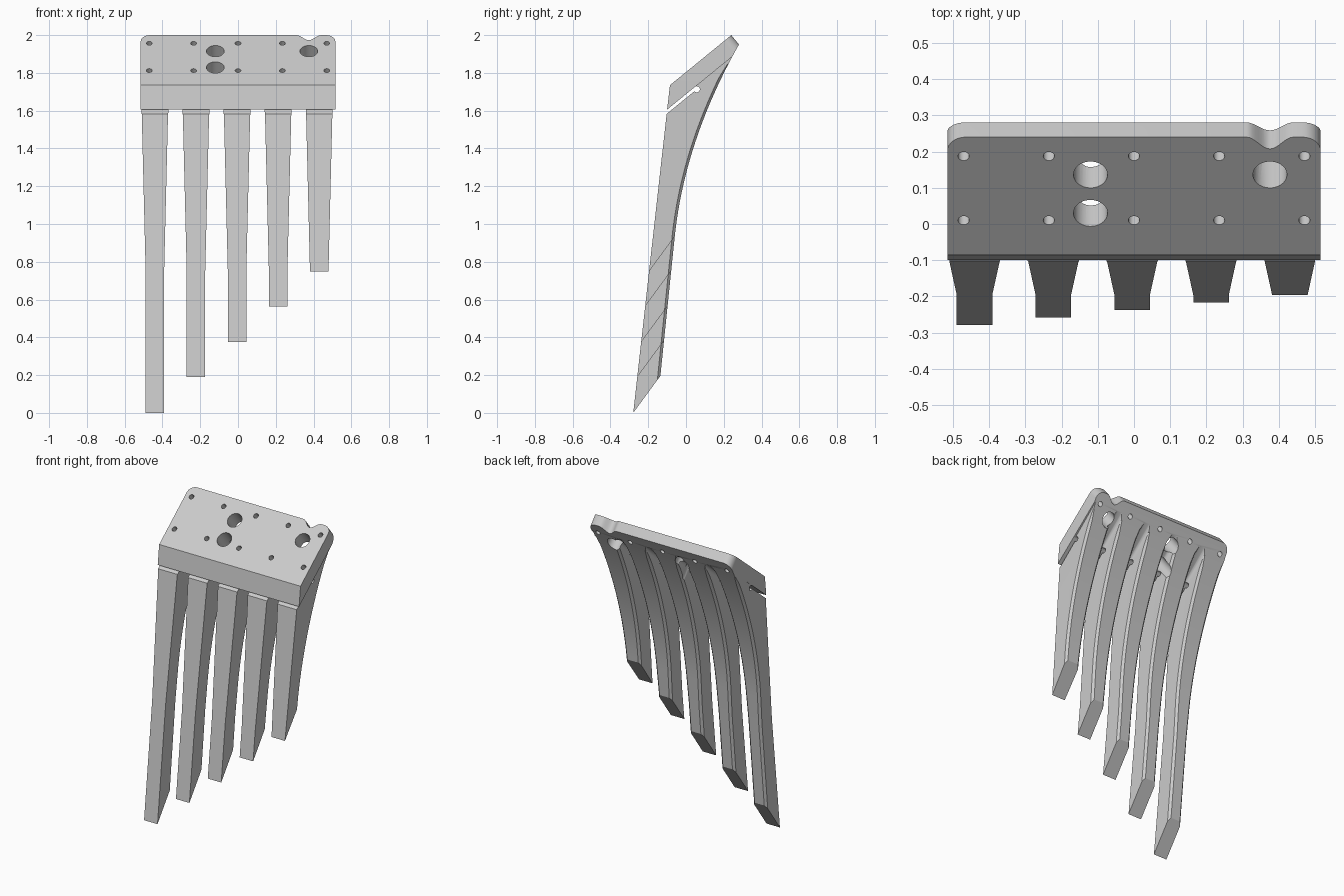
import bpy, bmesh, math
from mathutils import Vector

cube = bpy.data.objects.get("Cube")
if cube:
    bpy.data.objects.remove(cube)

grey = bpy.data.materials.new("plain_grey")
grey.use_nodes = True
GREY = (0.6, 0.6, 0.6, 1)
grey.diffuse_color = GREY
for node in grey.node_tree.nodes:
    if node.type == 'BSDF_PRINCIPLED':
        node.inputs["Base Color"].default_value = GREY

# Slanted plate frame: along the slope, down through the thickness
ALONG = Vector((0, 0.775, 0.632))
DOWN = Vector((0, 0.632, -0.775))
TOP = Vector((0, -0.085, 1.735))      # front edge of the plate top
LIP = Vector((0, -0.1, 1.605))        # front edge of the plate underside
SLOPE = ALONG.z / ALONG.y
LENGTH, HALF = 0.419, 0.515
FINGER_ENDS = [0.0, 0.19, 0.375, 0.565, 0.75]


def back(z):
    """Curved back surface, straight below the bend."""
    d = z - 0.93
    return -0.06 + 0.103 * d + (0.226 * d * d if d > 0 else 0)


def front(z):
    return -0.1 - 0.1127 * (1.59 - z)


def centre(i):
    return -0.44 + 0.2175 * i


def gap(i, z):
    """Left and right limits of the space before finger i."""
    w = 0.049 + 0.0247 * max(0, z - 0.75)
    return (centre(i - 1) + w if i > 0 else -0.7,
            centre(i) - w if i < 5 else 0.7)


def loft(loops):
    bm = bmesh.new()
    rings = [[bm.verts.new(p) for p in loop] for loop in loops]
    n = len(rings[0])
    for a, b in zip(rings, rings[1:]):
        for k in range(n):
            m = (k + 1) % n
            bm.faces.new((a[k], a[m], b[m], b[k]))
    bm.faces.new(rings[0][::-1])
    bm.faces.new(rings[-1])
    bmesh.ops.recalc_face_normals(bm, faces=bm.faces)
    return bm


def finish(bm, name):
    me = bpy.data.meshes.new(name)
    bm.to_mesh(me)
    bm.free()
    me.materials.append(grey)
    ob = bpy.data.objects.new(name, me)
    bpy.context.collection.objects.link(ob)
    return ob


def side_prism(pts, x0, x1):
    return loft([[(x, p[0], p[1]) for p in pts] for x in (x0, x1)])


def cylinder(start, axis, radius, length, sides=32):
    axis = axis.normalized()
    u = axis.orthogonal().normalized()
    v = axis.cross(u)
    ring = [u * radius * math.cos(math.tau * k / sides) +
            v * radius * math.sin(math.tau * k / sides) for k in range(sides)]
    return loft([[start + r for r in ring], [start + axis * length + r for r in ring]])


def combine(target, bm, operation='DIFFERENCE'):
    cutter = finish(bm, "cutter")
    cutter.hide_render = True
    mod = target.modifiers.new("cut", 'BOOLEAN')
    mod.operation, mod.solver, mod.object = operation, 'EXACT', cutter
    bpy.context.view_layer.objects.active = target
    bpy.ops.object.modifier_apply(modifier=mod.name)
    bpy.data.objects.remove(cutter)


# Solid body from its side profile
steps = 30
curve = [1.95 - (1.95 - 0.93) * k / steps for k in range(steps + 1)]
profile = [(TOP.y, TOP.z), (0.24, 2.0)]
profile += [(back(z), z) for z in curve + [-0.1]]
profile += [(front(-0.1), -0.1), (LIP.y, LIP.z)]
body = finish(side_prism(profile, -0.6, 0.6), "fingered_plate")

# Plate outline: rounded far corners and a soft notch in the edge
R = 0.05
outline = [(-HALF, -2)]
for k in range(9):
    a = math.pi * (1 - k / 16)
    outline.append((-HALF + R + R * math.cos(a), LENGTH - R + R * math.sin(a)))
for k in range(17):
    s = -1 + k / 8
    outline.append((0.375 + 0.065 * s, LENGTH - 0.021 * (1 + math.cos(math.pi * s))))
for k in range(9):
    a = math.pi * (0.5 - k / 16)
    outline.append((HALF - R + R * math.cos(a), LENGTH - R + R * math.sin(a)))
outline.append((HALF, -2))
combine(body, loft([[TOP + Vector((x, 0, 0)) + ALONG * v + DOWN * d for x, v in outline]
                    for d in (-0.2, 2)]), 'INTERSECT')

# Tapered gaps between the fingers, with a rounded roof under the plate
for i in range(6):
    loops = []
    for level in (-0.2, 0.75, None):
        loop = []
        for side, y in ((0, -0.6), (1, -0.6), (1, 0.4), (0, 0.4)):
            z = LIP.z + SLOPE * (y - LIP.y) if level is None else level
            loop.append((gap(i, z)[side], y, z))
        loops.append(loop)
    bm = loft(loops)
    if 0 < i < 5:
        bm.faces.ensure_lookup_table()
        roof = bm.faces[-1]
        edges = [e for e in roof.edges if abs(e.verts[0].co.y - e.verts[1].co.y) > 0.5]
        bmesh.ops.bevel(bm, geom=edges, offset=0.022, segments=5, profile=0.5,
                        affect='EDGES')
    combine(body, bm)

# Softened back edges of the fingers
heights = [z for z in curve if z < 1.87] + [0.75, -0.15]
for i in range(6):
    loops = []
    for z in heights:
        d = 0.001 + 0.013 * min(1, (1.875 - z) / 0.1)
        x0, x1 = gap(i, z)
        y, t = back(z), 0.003
        loops.append([(x0 + t, y - d - t, z), (x1 - t, y - d - t, z),
                      (x1 + 2 * d, y + d, z), (x0 - 2 * d, y + d, z)])
    combine(body, loft(loops))

# Slot under the plate, ending in a round relief hole
slot = [LIP + ALONG * v + DOWN * d for v, d in
        ((-0.1, -0.0005), (0.19, -0.0005), (0.19, 0.0155), (-0.1, 0.0155))]
combine(body, side_prism([(p.y, p.z) for p in slot], -0.8, 0.8))
relief = LIP + ALONG * 0.19 + DOWN * 0.0155
combine(body, cylinder(relief + Vector((-0.8, 0, 0)), Vector((1, 0, 0)), 0.0163, 1.6, 24))

# Slanted finger ends, each at its own height
for i, z in enumerate(FINGER_ENDS):
    y = front(z)
    cut = [(y - 0.1, z - 0.136), (y + 0.3, z + 0.409), (y + 0.3, -0.6), (y - 0.1, -0.6)]
    combine(body, side_prism(cut, centre(i) - 0.1, centre(i) + 0.1))

# Holes square to the plate: x, y on the top face, radius, depth
holes = [(-0.12, 0.136, 0.047, 0.6), (-0.12, 0.03, 0.047, 0.6), (0.375, 0.136, 0.047, 0.6)]
for k in range(-2, 3):
    holes += [(0.235 * k, 0.187, 0.0155, 0.4), (0.235 * k, 0.01, 0.0155, 0.1)]
for x, y, r, depth in holes:
    start = Vector((x, y, TOP.z + SLOPE * (y - TOP.y)))
    combine(body, cylinder(start - DOWN * 0.1, DOWN, r, depth + 0.1, 32 if r > 0.03 else 20))

# Smooth curved surfaces, keep edges crisp
for ob in bpy.context.selected_objects:
    ob.select_set(False)
body.select_set(True)
bpy.context.view_layer.objects.active = body
bpy.ops.object.shade_smooth_by_angle(angle=math.radians(25))
